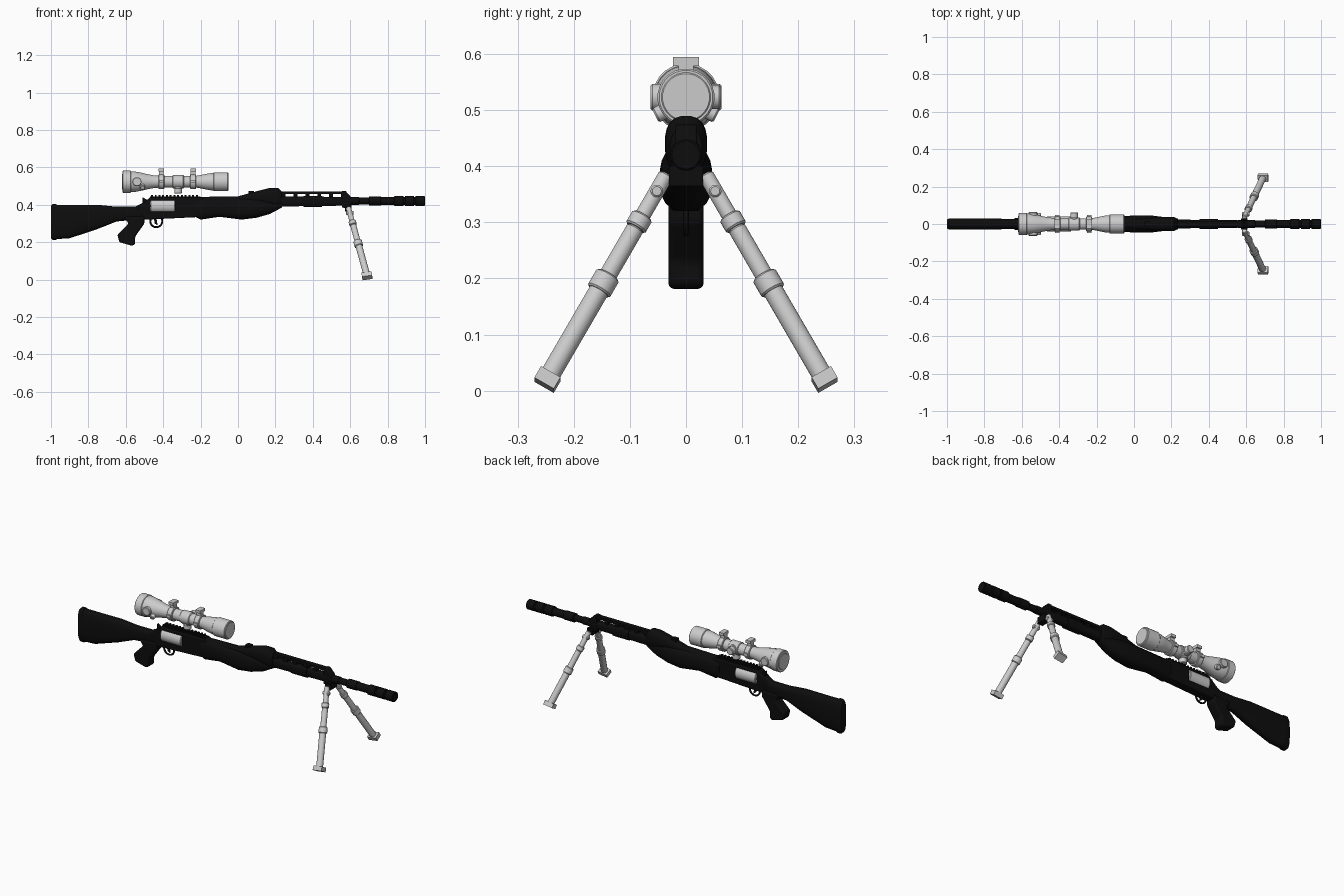
import bpy, bmesh, math
from mathutils import Vector

cube = bpy.data.objects.get("Cube")
if cube:
    bpy.data.objects.remove(cube, do_unlink=True)

BORE = 0.42
SIGHT = 0.523
X, Y, Z = Vector((1, 0, 0)), Vector((0, 1, 0)), Vector((0, 0, 1))
SIDES = (-1, 1)


def material(name, value):
    colour = (value, value, value, 1)
    mat = bpy.data.materials.new(name)
    mat.use_nodes = True
    mat.diffuse_color = colour
    mat.node_tree.nodes["Principled BSDF"].inputs["Base Color"].default_value = colour
    return mat


BLACK = material("matte black", 0.004)
GREY = material("light grey", 0.6)


def finish(name, bm, mat, smooth=True):
    bmesh.ops.recalc_face_normals(bm, faces=bm.faces)
    mesh = bpy.data.meshes.new(name)
    bm.to_mesh(mesh)
    bm.free()
    mesh.materials.append(mat)
    part = bpy.data.objects.new(name, mesh)
    bpy.context.collection.objects.link(part)
    if smooth:
        bpy.ops.object.select_all(action="DESELECT")
        part.select_set(True)
        bpy.context.view_layer.objects.active = part
        bpy.ops.object.shade_smooth_by_angle(angle=math.radians(35))
    return part


def skin(name, rings, mat):
    """Join rings of points into a closed tube."""
    bm = bmesh.new()
    loops = [[bm.verts.new(point) for point in ring] for ring in rings]
    for a, b in zip(loops, loops[1:]):
        for i in range(len(a)):
            bm.faces.new((a[i - 1], a[i], b[i], b[i - 1]))
    bm.faces.new(loops[0])
    bm.faces.new(loops[-1])
    return finish(name, bm, mat)


def circle(count):
    angles = [math.tau * (i + 0.5) / count for i in range(count)]
    return [(math.cos(angle), math.sin(angle)) for angle in angles]


def loft(name, stations, mat=BLACK, power=0.65):
    """Rounded-box sections along x: position, bottom, top, half width."""
    rings = []
    for x, low, high, half in stations:
        middle, rise = (low + high) / 2, (high - low) / 2
        rings.append([(x, half * math.copysign(abs(c) ** power, c),
                       middle + rise * math.copysign(abs(s) ** power, s)) for c, s in circle(20)])
    return skin(name, rings, mat)


def lathe(name, start, axis, profile, mat, count=24):
    """Turned part: distance along the axis and radius."""
    axis = axis.normalized()
    u = axis.orthogonal().normalized()
    v = axis.cross(u)
    rings = [[start + axis * along + (u * c + v * s) * radius for c, s in circle(count)]
             for along, radius in profile]
    return skin(name, rings, mat)


def rod(name, start, axis, length, radius, mat=BLACK, chamfer=0.003):
    """Plain cylinder with chamfered ends."""
    profile = [(0, radius - chamfer), (chamfer, radius),
               (length - chamfer, radius), (length, radius - chamfer)]
    return lathe(name, start, axis, profile, mat)


def bell(name, x, length, radius, end_radius):
    """Scope tube section that swells smoothly from one radius to another."""
    steps = [i / 8 for i in range(9)]
    profile = [(t * length, radius + (end_radius - radius) * t * t * (3 - 2 * t)) for t in steps]
    return lathe(name, X * x + Z * SIGHT, X, profile, GREY)


def box(name, centre, size, mat=BLACK):
    bm = bmesh.new()
    bmesh.ops.create_cube(bm, size=1)
    bmesh.ops.scale(bm, vec=size, verts=bm.verts)
    part = finish(name, bm, mat, False)
    part.location = centre
    return part


def plate(name, outline, half, bevel):
    """Side outline in x and z, thickened across y with rounded edges."""
    bm = bmesh.new()
    face = bm.faces.new([bm.verts.new((x, -half, z)) for x, z in outline])
    sheet = bmesh.ops.extrude_face_region(bm, geom=[face])
    moved = [g for g in sheet["geom"] if isinstance(g, bmesh.types.BMVert)]
    bmesh.ops.translate(bm, vec=Y * half * 2, verts=moved)
    part = finish(name, bm, BLACK)
    rounding = part.modifiers.new("Rounded edges", "BEVEL")
    rounding.width, rounding.segments = bevel, 3
    return part


# Shoulder stock with butt pad
loft("stock", [(-0.98, 0.215, 0.4, 0.03), (-0.9, 0.22, 0.4, 0.03), (-0.75, 0.27, 0.4, 0.03),
               (-0.65, 0.31, 0.39, 0.026), (-0.55, 0.32, 0.39, 0.026), (-0.47, 0.33, 0.43, 0.028)])
loft("butt_pad", [(-1, 0.22, 0.395, 0.024), (-0.99, 0.21, 0.405, 0.03), (-0.97, 0.21, 0.405, 0.03)])

# Pistol grip
plate("grip", [(-0.61, 0.335), (-0.585, 0.3), (-0.645, 0.24), (-0.635, 0.2), (-0.565, 0.18),
               (-0.55, 0.19), (-0.55, 0.23), (-0.5, 0.3), (-0.5, 0.34)], half=0.031, bevel=0.012)

# Revolver frame and hammer
plate("frame", [(-0.5, 0.32), (-0.19, 0.335), (-0.19, 0.44), (-0.47, 0.44), (-0.54, 0.38)],
      half=0.027, bevel=0.006)
plate("hammer", [(-0.48, 0.4), (-0.485, 0.425), (-0.51, 0.44), (-0.51, 0.4)], half=0.006, bevel=0.002)

# Cylinder with chamber rims
drum = X * -0.467 + Z * 0.393
rod("cylinder", drum, X, 0.13, 0.041, GREY)
for c, s in circle(6):
    rod("chamber_rim", drum + (Y * c + Z * s) * 0.026 - X * 0.003, X, 0.01, 0.009, GREY, chamfer=0.001)

# Trigger and guard
bpy.ops.mesh.primitive_torus_add(location=X * -0.437 + Z * 0.312, rotation=(math.pi / 2, 0, 0),
                                 major_radius=0.032, minor_radius=0.005,
                                 major_segments=28, minor_segments=8)
guard = bpy.context.object
guard.name = "trigger_guard"
guard.data.materials.append(BLACK)
bpy.ops.object.shade_smooth()
plate("trigger", [(-0.45, 0.33), (-0.436, 0.33), (-0.43, 0.29), (-0.445, 0.3)], half=0.004, bevel=0.001)

# Toothed rail over the frame
box("frame_rail", (-0.335, 0, 0.44), (0.27, 0.036, 0.01))
for i in range(13):
    box("rail_tooth", (-0.46 + i * 0.02, 0, 0.447), (0.01, 0.038, 0.01))

# Fore-end and shroud
loft("fore_end", [(-0.23, 0.335, 0.435, 0.028), (-0.2, 0.32, 0.437, 0.036), (-0.1, 0.335, 0.437, 0.04),
                  (0.02, 0.32, 0.437, 0.047), (0.1, 0.33, 0.437, 0.045), (0.17, 0.35, 0.43, 0.036),
                  (0.235, 0.385, 0.42, 0.024)], power=0.75)
loft("shroud", [(-0.22, 0.4, 0.442, 0.022), (0, 0.4, 0.445, 0.026), (0.12, 0.4, 0.478, 0.036),
                (0.17, 0.39, 0.49, 0.038), (0.215, 0.385, 0.49, 0.037), (0.235, 0.39, 0.47, 0.028)],
     power=0.8)
box("rear_sight", (0.07, 0, 0.457), (0.03, 0.028, 0.034))

# Barrel casing with raised top rail and bands
loft("barrel_casing", [(0.2, 0.39, 0.445, 0.024), (0.57, 0.395, 0.442, 0.02)])
loft("casing_band", [(0.35, 0.388, 0.447, 0.026), (0.45, 0.388, 0.447, 0.026)])
box("top_rail", (0.385, 0, 0.465), (0.37, 0.028, 0.014))
for i in range(6):
    box("rail_post", (0.245 + i * 0.063, 0, 0.45), (0.02, 0.024, 0.03))
plate("front_block", [(0.555, 0.385), (0.6, 0.38), (0.605, 0.44), (0.575, 0.474), (0.555, 0.474)],
      half=0.02, bevel=0.004)

# Barrel and banded muzzle brake
rod("barrel", X * 0.55 + Z * BORE, X, 0.4, 0.018)
rod("barrel_sleeve", X * 0.55 + Z * BORE, X, 0.1, 0.021)
rod("brake_collar", X * 0.7 + Z * BORE, X, 0.065, 0.025)
rod("brake_core", X * 0.76 + Z * BORE, X, 0.23, 0.022)
for i in range(3):
    rod("brake_band", X * (0.835 + i * 0.057) + Z * BORE, X, 0.05, 0.028)

# Bipod: each leg steps through sleeves and collars
box("bipod_mount", (0.59, 0, 0.382), (0.035, 0.06, 0.035))
for side in SIDES:
    top = Vector((0.59, 0.035 * side, 0.385))
    foot = Vector((0.69, 0.247 * side, 0.02))
    leg = foot - top
    sections = [("upper_leg", 0, 0.25, 0.014), ("upper_collar", 0.2, 0.26, 0.02),
                ("middle_leg", 0.26, 0.5, 0.016), ("lower_collar", 0.49, 0.57, 0.023),
                ("lower_leg", 0.56, 1, 0.018)]
    for name, begin, end, radius in sections:
        rod(name, top + leg * begin, leg, leg.length * (end - begin), radius, GREY)
    rod("leg_pivot", top + leg * 0.08 - X * 0.02, X, 0.04, 0.011, GREY)
    shoe = box("bipod_foot", foot, (0.055, 0.04, 0.024), GREY)
    shoe.rotation_euler = (math.radians(30) * side, math.radians(-8), 0)

# Scope tube with an eyepiece, a front bell and rims
bell("eyepiece", -0.58, 0.16, 0.057, 0.032)
bell("scope_tube", -0.44, 0.24, 0.031, 0.031)
bell("front_bell", -0.24, 0.11, 0.031, 0.047)
rod("eyepiece_rim", X * -0.617 + Z * SIGHT, X, 0.045, 0.06, GREY)
rod("front_rim", X * -0.132 + Z * SIGHT, X, 0.08, 0.051, GREY)
for name, x in (("eyepiece_lens", -0.619), ("front_lens", -0.06)):
    rod(name, X * x + Z * SIGHT, X, 0.01, 0.045, GREY)

# Scope clamps with posts, feet and lugs
for x in (-0.41, -0.24):
    rod("scope_clamp", X * (x - 0.016) + Z * SIGHT, X, 0.032, 0.04, GREY)
    box("clamp_post", (x, 0, 0.57), (0.026, 0.026, 0.03), GREY)
    box("clamp_foot", (x, 0, 0.587), (0.03, 0.046, 0.016), GREY)
    for side in SIDES:
        box("clamp_lug", (x, 0.04 * side, SIGHT), (0.024, 0.014, 0.016), GREY)

# Adjustment turrets and eyepiece knobs
hub = X * -0.32 + Z * SIGHT
rod("turret_collar", hub - X * 0.03, X, 0.06, 0.036, GREY)
for name, axis in (("side_turret", Y), ("lower_turret", -Z)):
    rod(name + "_base", hub, axis, 0.036, 0.026, GREY)
    rod(name + "_cap", hub, axis, 0.062, 0.021, GREY)
for side in SIDES:
    rod("eyepiece_knob", X * -0.54 + Y * 0.035 * side + Z * SIGHT, Y * side, 0.028, 0.024, GREY)
    rod("eyepiece_screw", X * -0.51 + Y * 0.035 * side + Z * 0.5, Y * side - Z / 2, 0.022, 0.014, GREY)
